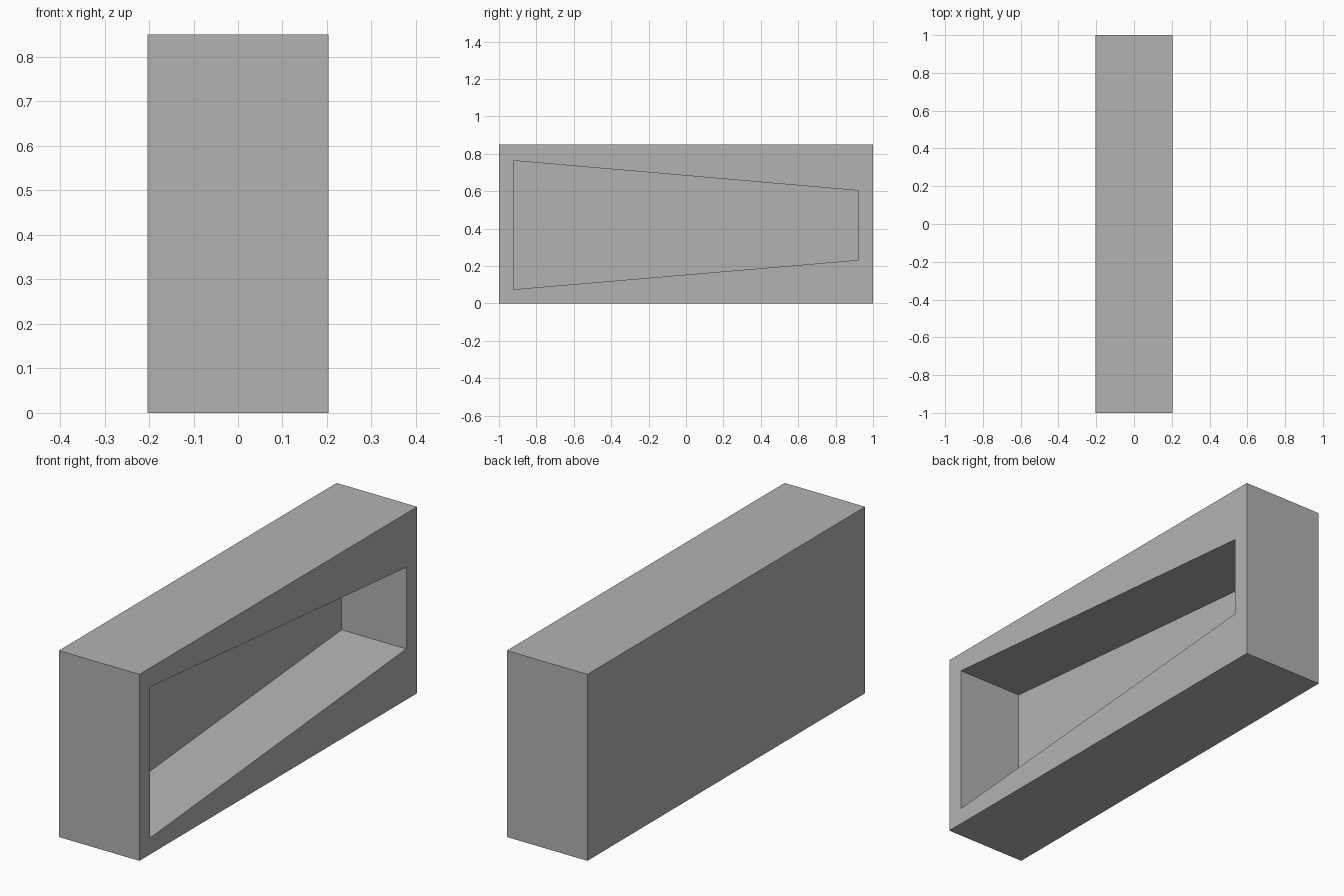
import bpy
import bmesh
from mathutils import Vector

WIDTH, LENGTH, HEIGHT = 0.406, 2.0, 0.85
POCKET_DEPTH = 0.326
POCKET_Y = 0.922
FRONT_Z = (0.075, 0.763)   # tall end of the pocket
BACK_Z = (0.232, 0.603)    # short end of the pocket

cube = bpy.data.objects.get("Cube")
if cube:
    bpy.data.objects.remove(cube, do_unlink=True)

# Plain grey material
grey = bpy.data.materials.new("mid grey")
grey.use_nodes = True
colour = (0.448, 0.448, 0.448, 1)
grey.diffuse_color = colour
grey.node_tree.nodes["Principled BSDF"].inputs["Base Color"].default_value = colour

# Solid block standing on the ground
bm = bmesh.new()
bmesh.ops.create_cube(bm, size=1)
bmesh.ops.scale(bm, vec=(WIDTH, LENGTH, HEIGHT), verts=bm.verts)
bmesh.ops.translate(bm, vec=(0, 0, HEIGHT / 2), verts=bm.verts)

# Tapered outline inset into the left side
side = max(bm.faces, key=lambda f: f.calc_center_median().x)
bmesh.ops.inset_region(bm, faces=[side], thickness=0.05)
for v in side.verts:
    low, high = FRONT_Z if v.co.y < 0 else BACK_Z
    v.co.z = low if v.co.z < HEIGHT / 2 else high
    v.co.y = POCKET_Y if v.co.y > 0 else -POCKET_Y

# Pocket pushed inward, leaving a closed back wall
result = bmesh.ops.extrude_discrete_faces(bm, faces=[side])
floor = result["faces"][0]
bmesh.ops.translate(bm, vec=Vector((-POCKET_DEPTH, 0, 0)), verts=floor.verts)
bmesh.ops.recalc_face_normals(bm, faces=bm.faces)

mesh = bpy.data.meshes.new("tapered_pocket_block")
bm.to_mesh(mesh)
bm.free()
mesh.materials.append(grey)
block = bpy.data.objects.new("tapered_pocket_block", mesh)
bpy.context.collection.objects.link(block)
